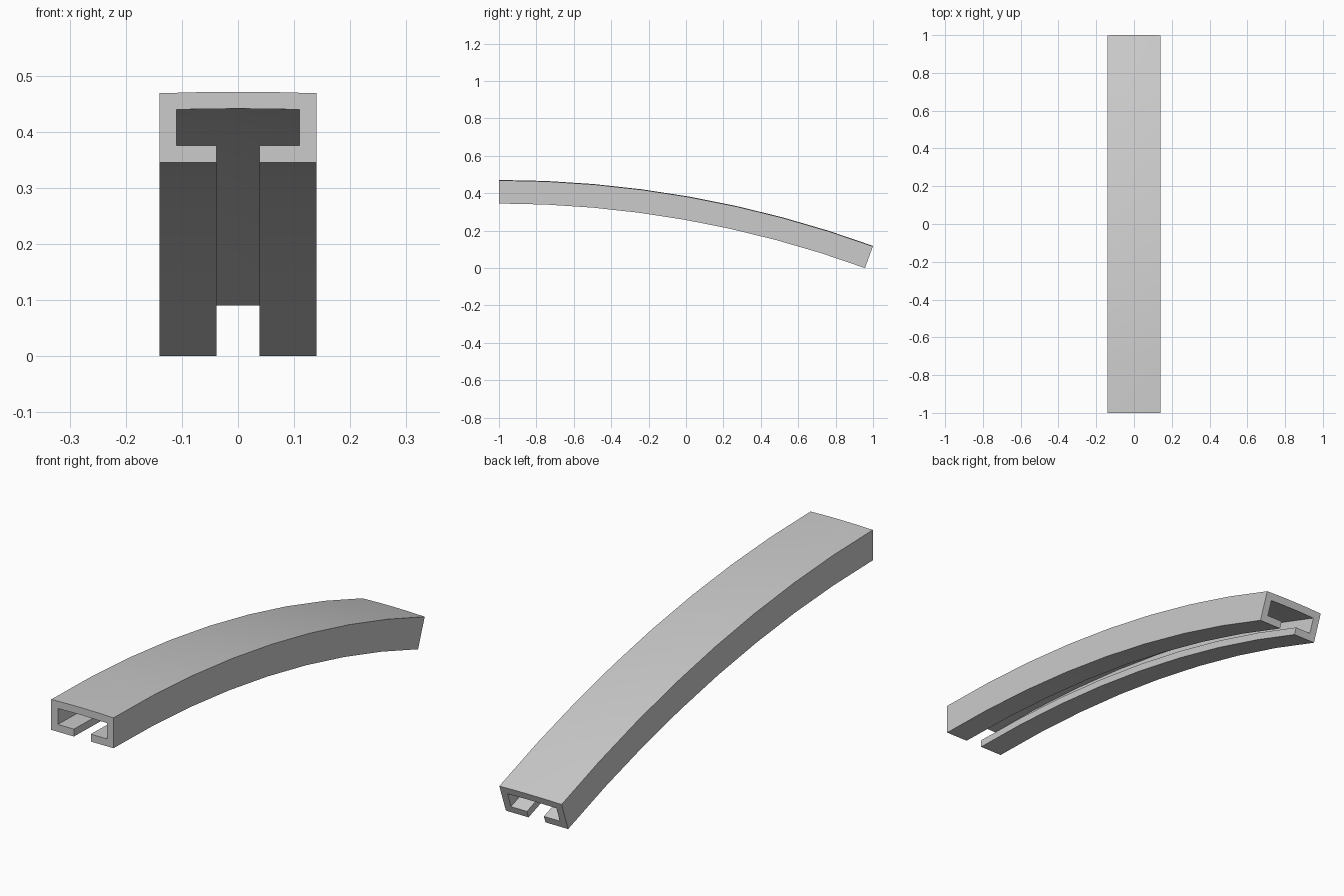
import bpy, bmesh
from math import sin, cos, radians

if "Cube" in bpy.data.objects:
    bpy.data.objects.remove(bpy.data.objects["Cube"])

SWEEP = radians(20)
SEGMENTS = 8
HEIGHT = 0.126
R_TOP = 2 / sin(SWEEP)           # radius of the crown line
R_BASE = R_TOP - HEIGHT          # radius of the underside
Z_BASE = R_BASE * (1 - cos(SWEEP))


def crown(half_width, z):
    # slightly domed line, from right edge to centre
    return [(half_width * f, z - 0.0025 * (half_width * f / 0.14) ** 2)
            for f in (1, 0.5, 0)]


# Half of the C-shaped channel section: outside then inside
outer = [(0.038, 0), (0.14, 0)] + crown(0.14, HEIGHT)
inner = [(0.038, 0.03), (0.11, 0.03)] + crown(0.11, HEIGHT - 0.03)


def mirrored(half):
    return half + [(-x, z) for x, z in reversed(half[:-1])]


section = mirrored(outer) + mirrored(inner)[::-1]

# Sweep the section along the arc
bm = bmesh.new()
rings = []
for i in range(SEGMENTS + 1):
    a = SWEEP * i / SEGMENTS
    rings.append([bm.verts.new((x, -1 + (R_BASE + h) * sin(a),
                                Z_BASE - R_BASE + (R_BASE + h) * cos(a)))
                  for x, h in section])
n = len(section)
for r0, r1 in zip(rings, rings[1:]):
    for j in range(n):
        k = (j + 1) % n
        bm.faces.new((r0[j], r0[k], r1[k], r1[j]))

# End faces as quads between the outer and inner outlines
for ring in (rings[0], rings[-1]):
    for j in range(n // 2 - 1):
        bm.faces.new((ring[j], ring[j + 1], ring[n - 2 - j], ring[n - 1 - j]))
bmesh.ops.recalc_face_normals(bm, faces=bm.faces)

mesh = bpy.data.meshes.new("curved_channel_rail")
bm.to_mesh(mesh)
bm.free()
rail = bpy.data.objects.new("curved_channel_rail", mesh)
bpy.context.collection.objects.link(rail)
bpy.context.view_layer.objects.active = rail
rail.select_set(True)
bpy.ops.object.shade_smooth_by_angle(angle=radians(30))
